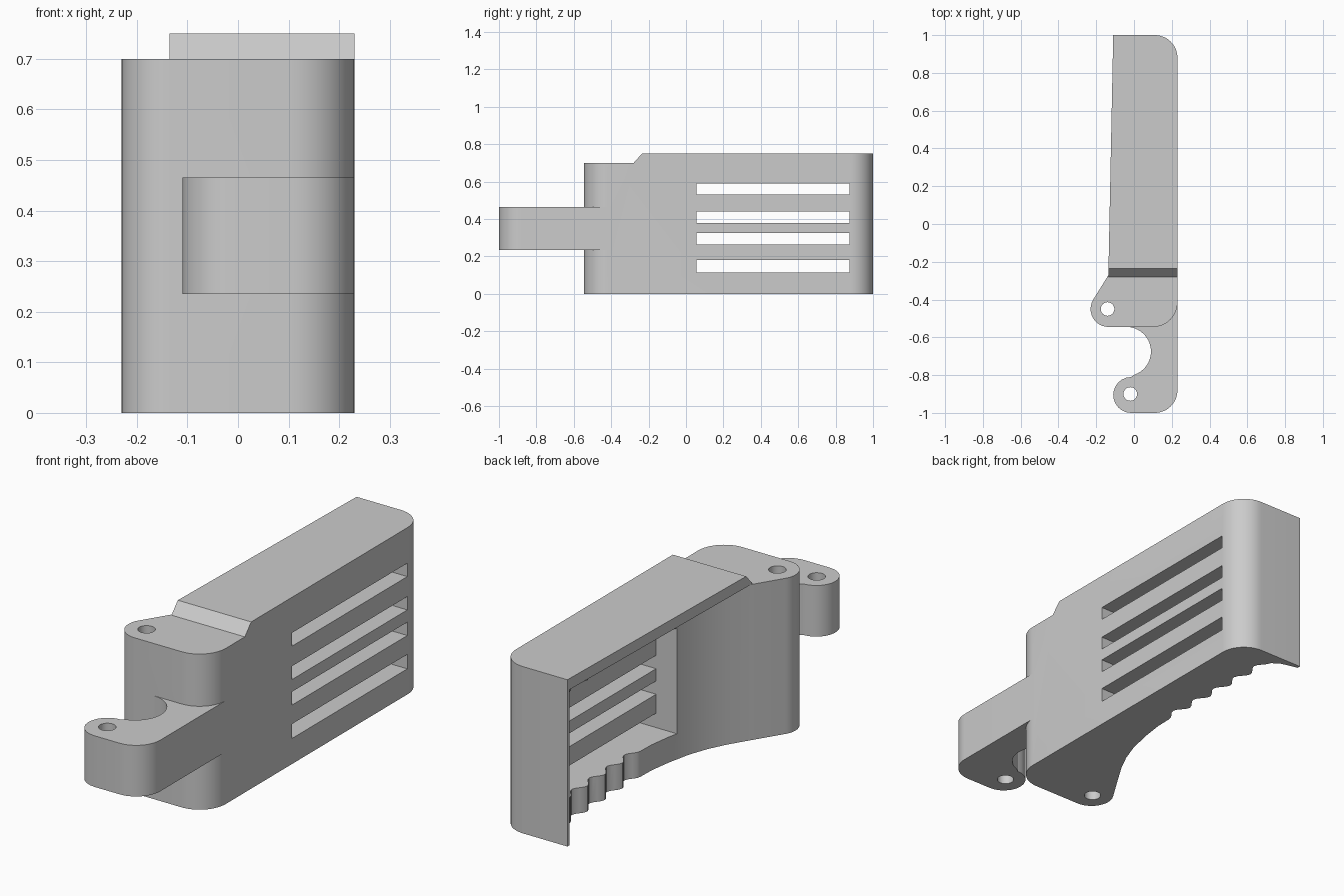
import bpy, bmesh, math

cube = bpy.data.objects.get("Cube")
if cube:
    bpy.data.objects.remove(cube, do_unlink=True)

grey = bpy.data.materials.new("plain grey")
grey.use_nodes = True
colour = (0.6, 0.6, 0.6, 1)
grey.diffuse_color = colour
grey.node_tree.nodes["Principled BSDF"].inputs["Base Color"].default_value = colour


def arc(cx, cy, r, start, end, n=12):
    """Points along a circular arc, angles in degrees."""
    steps = [math.radians(start + (end - start) * i / n) for i in range(n + 1)]
    return [(cx + r * math.cos(a), cy + r * math.sin(a)) for a in steps]


def prism(name, outline, z0, z1):
    """Extrude a plan outline between two heights."""
    bm = bmesh.new()
    base = bm.faces.new([bm.verts.new((x, y, z0)) for x, y in outline])
    top = bmesh.ops.extrude_face_region(bm, geom=[base])["geom"]
    bmesh.ops.translate(bm, vec=(0, 0, z1 - z0),
                        verts=[v for v in top if isinstance(v, bmesh.types.BMVert)])
    bmesh.ops.recalc_face_normals(bm, faces=bm.faces)
    mesh = bpy.data.meshes.new(name)
    bm.to_mesh(mesh)
    bm.free()
    mesh.materials.append(grey)
    obj = bpy.data.objects.new(name, mesh)
    bpy.context.collection.objects.link(obj)
    return obj


def box(name, x0, x1, y0, y1, z0, z1):
    return prism(name, [(x0, y0), (x1, y0), (x1, y1), (x0, y1)], z0, z1)


def combine(target, tool, operation):
    """Apply a boolean and discard the tool."""
    mod = target.modifiers.new("cut", "BOOLEAN")
    mod.operation = operation
    mod.solver = "EXACT"
    mod.object = tool
    bpy.ops.object.select_all(action="DESELECT")
    bpy.context.view_layer.objects.active = target
    target.select_set(True)
    bpy.ops.object.modifier_apply(modifier=mod.name)
    bpy.data.objects.remove(tool, do_unlink=True)


SIDE = 0.23

# Main body: pivot lug, concave flank, finger scallops and thin back lip
scallops = []
for i in range(41):
    t = i / 40
    wave = 0.018 * math.cos(t * 5 * math.tau)
    scallops.append((0.05 - 0.025 * t - wave, 0.28 + 0.66 * t))
flank = [(-0.135, -0.27), (-0.08, -0.18), (-0.04, -0.1), (-0.008, -0.01),
         (0.016, 0.1), (0.03, 0.2)]
body_outline = (arc(0.1, -0.415, 0.13, 0, -90)
                + arc(-0.135, -0.45, 0.095, 270, 148)
                + flank + scallops
                + [(-0.03, 0.965), (-0.11, 0.985), (-0.11, 1.0)]
                + arc(0.11, 0.88, 0.12, 90, 0))
body = prism("grip_body", body_outline, 0, 0.7)

# Recess behind the slotted wall
combine(body, box("recess_cutter", -0.4, 0.11, 0.055, 0.875, 0.115, 0.59), "DIFFERENCE")

# Top plate with a sloped front edge
plate = prism("top_plate", [(SIDE, -0.28), (-0.135, -0.28), (-0.11, 1.0)]
              + arc(0.11, 0.88, 0.12, 90, 0), 0.7, 0.75)
for v in plate.data.vertices:
    if v.co.y < -0.2 and v.co.z > 0.72:
        v.co.y = -0.235
combine(body, plate, "UNION")

# Hooked front arm
arm_outline = ([(SIDE, -0.4)] + arc(0.11, -0.88, 0.12, 0, -90)
               + arc(-0.015, -0.905, 0.095, 270, 90)
               + arc(-0.04, -0.675, 0.13, -72, 90, 18)
               + [(-0.04, -0.4)])
combine(body, prism("hook_arm", arm_outline, 0.235, 0.465), "UNION")

# Four long slots through the side wall
for z0, z1 in ((0.115, 0.18), (0.265, 0.325), (0.38, 0.44), (0.53, 0.59)):
    combine(body, box("slot_cutter", 0.05, 0.4, 0.055, 0.875, z0, z1), "DIFFERENCE")

# Pin holes in the lug and the hook
for x, y in ((-0.14, -0.45), (-0.02, -0.9)):
    combine(body, prism("pin_cutter", arc(x, y, 0.036, 0, 345, 23), -0.1, 0.9), "DIFFERENCE")

bpy.context.view_layer.objects.active = body
body.select_set(True)
bpy.ops.object.shade_smooth_by_angle(angle=math.radians(28))
